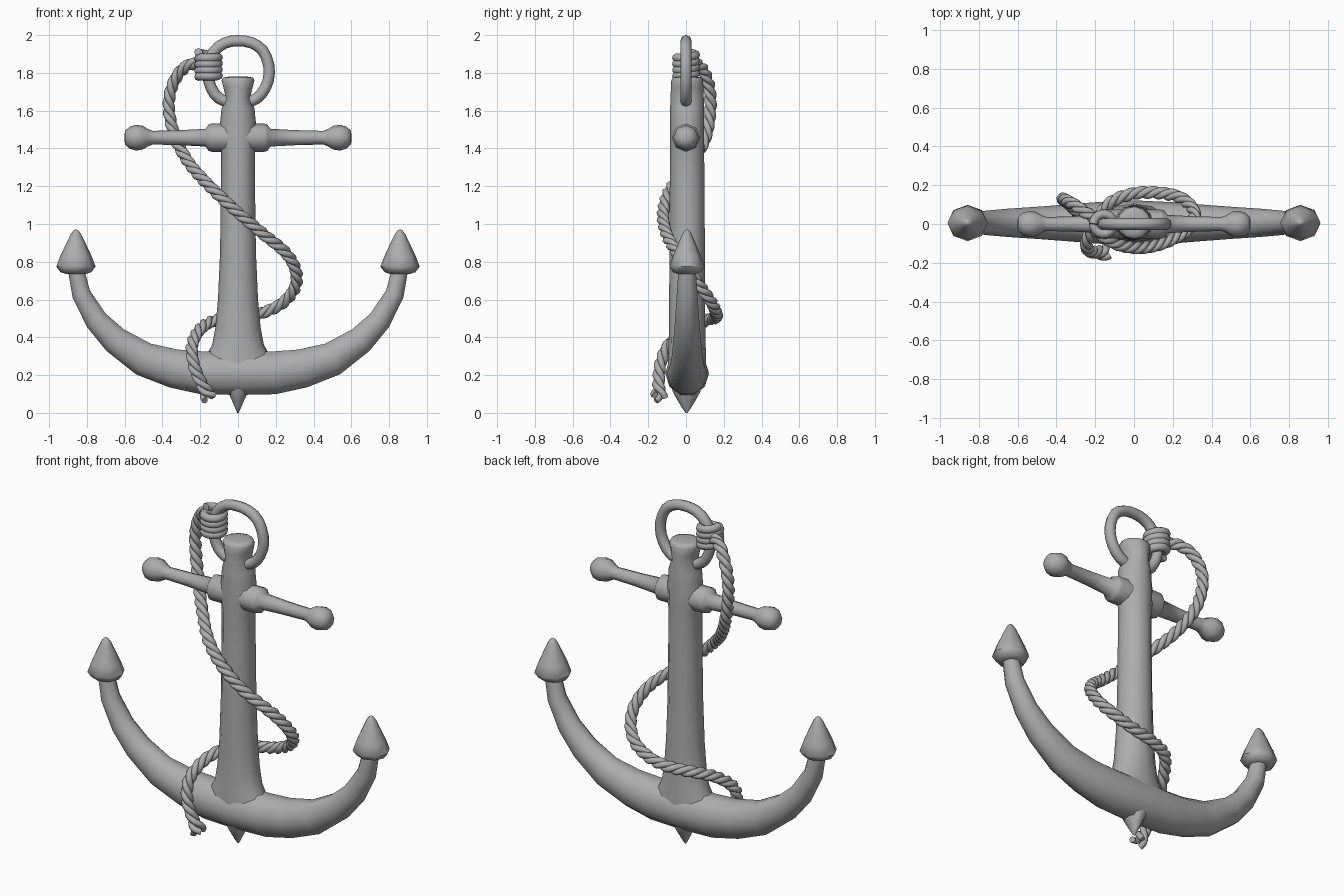
import bpy, bmesh, math
from mathutils import Vector

cube = bpy.data.objects.get("Cube")
if cube:
    bpy.data.objects.remove(cube, do_unlink=True)

GREY = (0.42, 0.42, 0.42, 1)
mat = bpy.data.materials.new("iron grey")
mat.use_nodes = True
mat.diffuse_color = GREY
bsdf = mat.node_tree.nodes["Principled BSDF"]
bsdf.inputs["Base Color"].default_value = GREY
bsdf.inputs["Roughness"].default_value = 0.7

X, Y, Z = Vector((1, 0, 0)), Vector((0, 1, 0)), Vector((0, 0, 1))


def frames(pts, ref, closed=False):
    """Tangent-following pairs of side vectors along a path."""
    out, n = [], len(pts)
    for i in range(n):
        if closed:
            t = pts[(i + 1) % n] - pts[i - 1]
        else:
            t = pts[min(i + 1, n - 1)] - pts[max(i - 1, 0)]
        t.normalize()
        ref = (ref - t * ref.dot(t)).normalized()
        out.append((ref, t.cross(ref)))
    return out


def sweep(name, pts, radii, sides=8, ref=Y, closed=False, angle=60):
    """Skin a path with elliptical rings; a radius is (along ref, across)."""
    pts = [Vector(p) for p in pts]
    bm = bmesh.new()
    rings = []
    for p, (u, v), r in zip(pts, frames(pts, ref, closed), radii):
        a, b = r if isinstance(r, tuple) else (r, r)
        ring = []
        for k in range(sides):
            w = math.tau * k / sides
            ring.append(bm.verts.new(p + u * a * math.cos(w) + v * b * math.sin(w)))
        rings.append(ring)
    pairs = list(zip(rings, rings[1:]))
    if closed:
        pairs.append((rings[-1], rings[0]))
    else:
        bm.faces.new(rings[0])
        bm.faces.new(rings[-1])
    for lo, hi in pairs:
        for k in range(sides):
            j = (k + 1) % sides
            bm.faces.new((lo[k], lo[j], hi[j], hi[k]))
    bmesh.ops.recalc_face_normals(bm, faces=bm.faces)
    me = bpy.data.meshes.new(name)
    bm.to_mesh(me)
    bm.free()
    me.materials.append(mat)
    me.shade_smooth()
    me.set_sharp_from_angle(angle=math.radians(angle))
    ob = bpy.data.objects.new(name, me)
    bpy.context.collection.objects.link(ob)
    return ob


def spline(points, steps, closed=False):
    """Smooth path through the given points."""
    p = [Vector(q) for q in points]
    n = len(p)
    get = (lambda i: p[i % n]) if closed else (lambda i: p[max(0, min(i, n - 1))])
    out = []
    for i in range(n if closed else n - 1):
        a, b, c, d = (get(i + k) for k in (-1, 0, 1, 2))
        for s in range(steps):
            t = s / steps
            out.append(0.5 * (2 * b + (c - a) * t + (2 * a - 5 * b + 4 * c - d) * t * t
                              + (3 * b - a - 3 * c + d) * t ** 3))
    if not closed:
        out.append(p[-1])
    return out


# Shank: height, half depth, half width
shank = [(0.22, .1, .2), (0.31, .1, .165), (0.36, .098, .137), (0.45, .096, .12),
         (0.6, .095, .106), (0.85, .094, .095), (1.2, .092, .09), (1.38, .09, .09),
         (1.42, .09, .1), (1.5, .09, .1), (1.56, .09, .092), (1.61, .09, .088),
         (1.67, .088, .064), (1.72, .086, .077), (1.76, .084, .087), (1.775, .075, .08),
         (1.78, .05, .05)]
sweep("shank", [(0, .006, z) for z, a, b in shank], [(a, b) for z, a, b in shank], 12)

# Curved arms, swept in one piece: x, z, half depth, half thickness
half = [(.19, .212, .107, .119), (.34, .235, .095, .108), (.5, .285, .083, .095),
        (.65, .385, .073, .077), (.75, .49, .064, .064), (.83, .63, .055, .052),
        (.857, .755, .046, .045)]
arm = [(-x, z, a, b) for x, z, a, b in reversed(half)] + [(0, .21, .116, .121)] + half
sweep("arms", [(x, .006, z) for x, z, a, b in arm], [(a, b) for x, z, a, b in arm], 10)

# Pointed tip under the crown
tip = [(.16, .085, .075), (.11, .072, .055), (.07, .05, .036), (.03, .026, .018), (0, .005, .004)]
sweep("crown_tip", [(0, .003, z) for z, a, b in tip], [(a, b) for z, a, b in tip], 10)

# Flukes and stock, mirrored
fluke = [(.735, .05), (.745, .082), (.775, .104), (.83, .083), (.9, .05), (.945, .028),
         (.965, .014), (.972, .003)]
stock = [(0, .075), (.14, .075), (.155, .07), (.172, .047), (.3, .04), (.45, .036),
         (.475, .045), (.505, .063), (.54, .068), (.575, .058), (.597, .037), (.602, .015)]
for s, side in ((1, "left"), (-1, "right")):
    sweep("fluke_" + side, [(s * .858, .005, z) for z, r in fluke],
          [(r * .9, r) for z, r in fluke], 8, angle=50)
    sweep("stock_" + side, [(s * x, 0, 1.457) for x, r in stock], [r for x, r in stock], 8)

# Shackle ring through the shank head
ring = [(0, 0, 1.645), (.07, 0, 1.65), (.125, 0, 1.69), (.16, 0, 1.76), (.163, 0, 1.84),
        (.13, 0, 1.92), (.07, 0, 1.96), (0, 0, 1.97), (-.07, 0, 1.958), (-.13, 0, 1.91),
        (-.16, 0, 1.83), (-.155, 0, 1.76), (-.125, 0, 1.69), (-.07, 0, 1.65)]
ring_path = spline(ring, 2, True)
sweep("shackle_ring", ring_path, [.03] * len(ring_path), 8, closed=True)

# Knot coiled around the ring
turns, per_turn = 4, 18
coil = []
for i in range(turns * per_turn + 1):
    w = math.tau * i / per_turn
    x = .053 * math.cos(w + math.pi)
    coil.append((-.156 + x, .052 * math.sin(w + math.pi),
                 1.775 + .128 * i / (turns * per_turn) - .1 * x))
sweep("rope_knot", coil, [.023] * len(coil), 8, ref=Z)

# Three-strand rope winding down the shank, frayed at its end
rope = [(-.18, .02, 1.85), (-.25, .06, 1.845), (-.31, .1, 1.8), (-.355, .125, 1.71),
        (-.365, .128, 1.6), (-.33, .1, 1.45), (-.25, .02, 1.31), (-.13, -.085, 1.18),
        (0, -.122, 1.06), (.13, -.105, .95), (.25, -.05, .85), (.305, .01, .76),
        (.305, .075, .67), (.24, .135, .585), (.13, .16, .53), (0, .157, .505),
        (-.12, .11, .49), (-.2, .01, .445), (-.243, -.09, .36), (-.235, -.135, .26),
        (-.2, -.145, .17), (-.15, -.145, .08)]
path = spline(rope, 14)
side_vectors = frames(path, Y)
for strand in range(3):
    pts, length = [], 0
    for i, (p, (u, v)) in enumerate(zip(path, side_vectors)):
        if i:
            length += (p - path[i - 1]).length
        w = math.tau * (strand / 3 - length / .17)
        fray = max(0, i - len(path) + 11) / 10
        r = .0165 + .018 * fray
        pts.append(p + u * r * math.cos(w) + v * r * math.sin(w))
    sweep("rope_strand_%d" % (strand + 1), pts, [.0175] * len(pts), 7)
